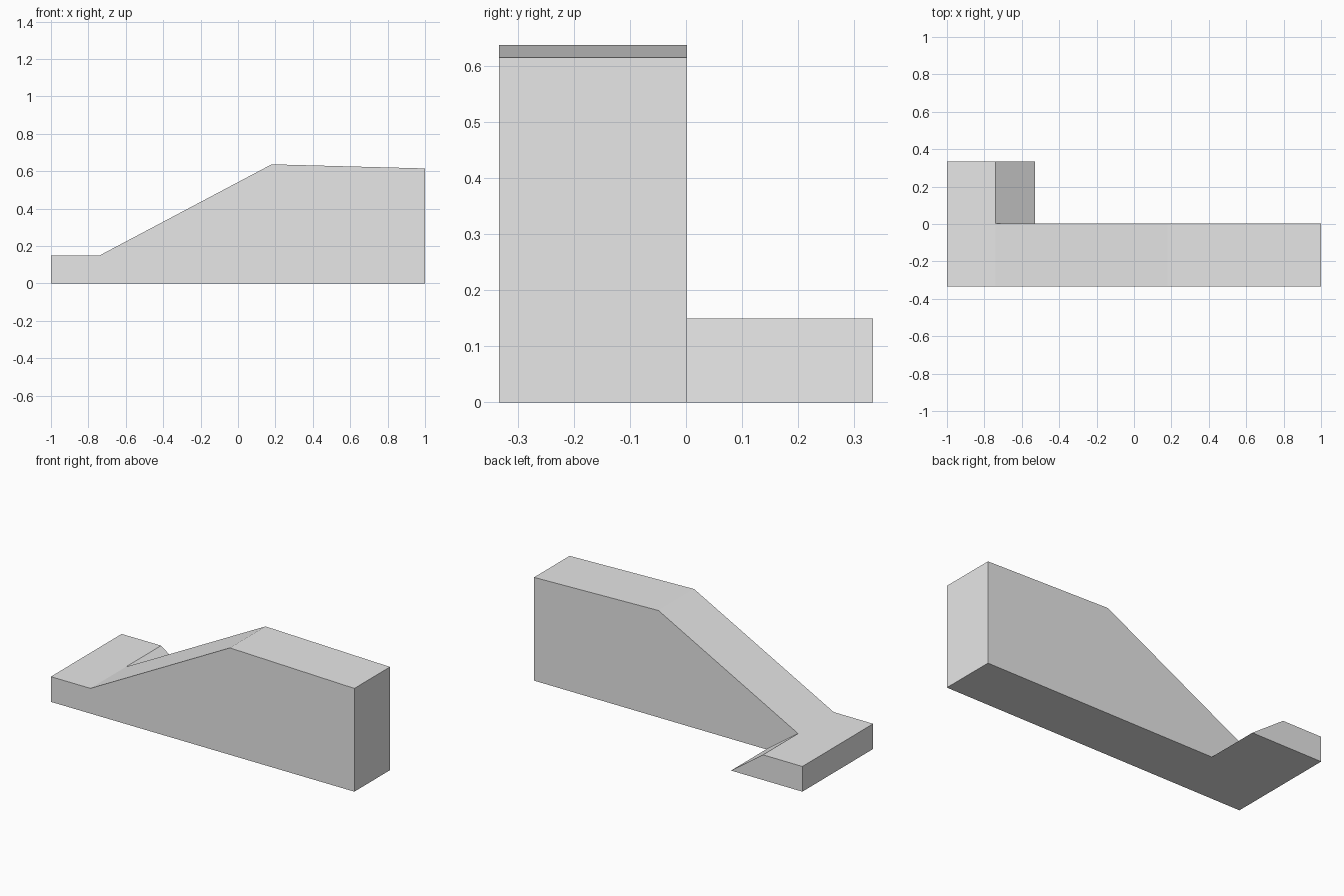
import bpy
import bmesh

if "Cube" in bpy.data.objects:
    bpy.data.objects.remove(bpy.data.objects["Cube"])

Y_FRONT, Y_MID, Y_BACK = -0.333, 0.002, 0.333

# Profile points (x, z), shared by the tall wall and the low side wing
LOW_LEFT, WING_TOE, LOW_RIGHT = (-1, 0), (-0.53, 0), (1, 0)
TOP_RIGHT, PEAK = (1, 0.615), (0.18, 0.637)
STEP, TOP_LEFT = (-0.74, 0.15), (-1, 0.15)

wall = [LOW_LEFT, WING_TOE, LOW_RIGHT, TOP_RIGHT, PEAK, STEP, TOP_LEFT]
wing = [LOW_LEFT, WING_TOE, STEP, TOP_LEFT]
wall_back = [WING_TOE, LOW_RIGHT, TOP_RIGHT, PEAK, STEP]

bm = bmesh.new()


def ring(profile, y):
    return [bm.verts.new((x, y, z)) for x, z in profile]


def cap(profile, y):
    bm.faces.new(ring(profile, y))


def sides(profile, y0, y1, skip=()):
    a, b = ring(profile, y0), ring(profile, y1)
    for i in range(len(profile)):
        j = (i + 1) % len(profile)
        bm.faces.new((a[i], a[j], b[j], b[i]))


# Tall sloping wall along the front
cap(wall, Y_FRONT)
sides(wall, Y_FRONT, Y_MID)
cap(wall_back, Y_MID)

# Low wing with a bevelled end, reaching to the back
sides(wing, Y_MID, Y_BACK)
cap(wing, Y_BACK)

# Weld into one closed shell and merge the coplanar faces
bmesh.ops.remove_doubles(bm, verts=bm.verts[:], dist=0.0001)
bmesh.ops.recalc_face_normals(bm, faces=bm.faces[:])
bmesh.ops.dissolve_limit(bm, angle_limit=0.005, verts=bm.verts[:], edges=bm.edges[:])

mesh = bpy.data.meshes.new("sloped_corner_wall")
bm.to_mesh(mesh)
bm.free()

grey = bpy.data.materials.new("light grey")
grey.diffuse_color = (0.8, 0.8, 0.8, 1)
grey.use_nodes = True
grey.node_tree.nodes["Principled BSDF"].inputs["Base Color"].default_value = grey.diffuse_color
mesh.materials.append(grey)

obj = bpy.data.objects.new("sloped_corner_wall", mesh)
bpy.context.collection.objects.link(obj)
